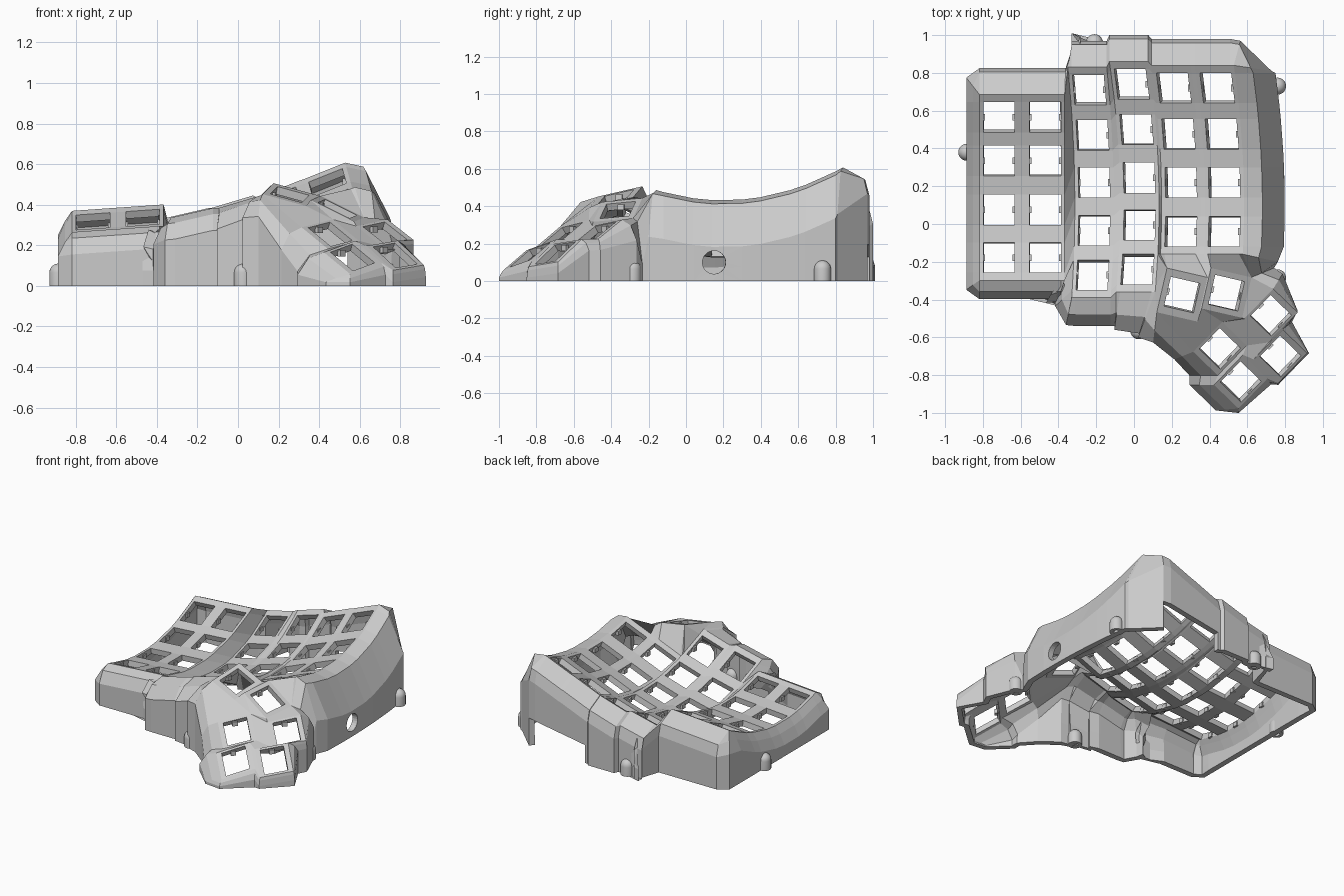
import bpy, bmesh, math
from mathutils import Vector, Matrix

cube = bpy.data.objects.get("Cube")
if cube:
    bpy.data.objects.remove(cube)

grey = bpy.data.materials.new("plain_grey")
grey.use_nodes = True
tone = (0.6, 0.6, 0.6, 1)
grey.diffuse_color = tone
grey.node_tree.nodes["Principled BSDF"].inputs["Base Color"].default_value = tone


def make_object(name, bm):
    mesh = bpy.data.meshes.new(name)
    bm.to_mesh(mesh)
    bm.free()
    obj = bpy.data.objects.new(name, mesh)
    bpy.context.collection.objects.link(obj)
    mesh.materials.append(grey)
    return obj


shell = bmesh.new()
nubs = bmesh.new()


def face(*verts):
    unique = list(dict.fromkeys(verts))
    if len(unique) > 2 and not shell.faces.get(unique):
        shell.faces.new(unique)


def nub_pair(centre, right, half):
    # small switch clips on both sides of a key opening
    yaw = math.atan2(right.y, right.x)
    for side in (-1, 1):
        place = centre + right * half * side - Vector((0, 0, 0.025))
        matrix = Matrix.Translation(place) @ Matrix.Rotation(yaw, 4, 'Z') @ Matrix.Diagonal((0.02, 0.035, 0.03, 1))
        bmesh.ops.create_cube(nubs, size=1, matrix=matrix)


# finger columns: centre x, base height, slope, valley y, curve, bend, row centres
outer_rows = (0.565, 0.335, 0.075, -0.178)
index_rows = (0.72, 0.475, 0.22, -0.04)
columns = [
    (-0.715, 0.205, 0.07, 0.08, 0.47, 0, outer_rows),
    (-0.47, 0.222, 0.07, 0.08, 0.47, 0, outer_rows),
    (-0.21, 0.185, 0.23, 0.22, 0.47, 0.07, (0.71, 0.47, 0.22, -0.035, -0.27)),
    (0.03, 0.24, 0.3, 0.25, 0.47, 0.1, (0.74, 0.5, 0.245, -0.005, -0.24)),
    (0.25, 0.3, 0.4, 0.2, 0.43, 0.1, index_rows),
    (0.48, 0.39, 0.4, 0.2, 0.43, 0.1, index_rows),
]
HALF, EDGE = 0.083, 0.02
grid = []
for cx, base, slope, valley, curve, bend, rows in columns:
    lines = [rows[0] + 0.12]
    for r in rows:
        lines += [r + 0.08, r - 0.08]
    lines.append(rows[-1] - 0.12)

    def point(dx, y):
        return Vector((cx + dx - bend * (y - 0.1) ** 2, y, base + slope * dx + curve * (y - valley) ** 2))

    col = [[shell.verts.new(point(dx, y)) for dx in (-HALF - EDGE, -HALF, HALF, HALF + EDGE)] for y in lines]
    for i in range(len(lines) - 1):
        for k in range(3):
            if not (k == 1 and i % 2 == 1):
                face(col[i][k], col[i + 1][k], col[i + 1][k + 1], col[i][k + 1])
    for r in rows:
        nub_pair(point(0, r), Vector((1, 0, slope)), HALF)
    grid.append(col)
# webs between neighbouring columns
for a, b in zip(grid, grid[1:]):
    for i in range(min(len(a), len(b)) - 1):
        face(a[i][3], a[i + 1][3], b[i + 1][0], b[i][0])


def thumb_key(x, y, z, yaw, gx, gy, hu, hv, hole):
    u = Vector((math.cos(yaw), math.sin(yaw)))
    v = Vector((-u.y, u.x))

    def ring(a, b):
        out = []
        for su, sv in ((-1, 1), (1, 1), (1, -1), (-1, -1)):
            p = u * a * su + v * b * sv
            out.append(shell.verts.new((x + p.x, y + p.y, z + gx * p.x + gy * p.y)))
        return out

    outer, inner = ring(hu, hv), ring(hole, hole)
    for i in range(4):
        j = (i + 1) % 4
        face(outer[i], inner[i], inner[j], outer[j])
    nub_pair(Vector((x, y, z)), Vector((u.x, u.y, gx * u.x + gy * u.y)), hole)
    return outer


# thumb cluster, corners ordered: top left, top right, bottom right, bottom left
near, far = math.radians(-13), math.radians(-44)
t1 = thumb_key(0.255, -0.375, 0.45, near, -0.21, 0.28, 0.11, 0.12, 0.08)
t2 = thumb_key(0.49, -0.365, 0.38, near, -0.45, 0.2, 0.11, 0.11, 0.08)
t3 = thumb_key(0.725, -0.485, 0.26, far, -0.3, 0.5, 0.09, 0.11, 0.077)
t4 = thumb_key(0.775, -0.7, 0.15, far, -0.4, 0.55, 0.09, 0.11, 0.077)
t5 = thumb_key(0.455, -0.66, 0.255, far, -0.3, 0.54, 0.09, 0.11, 0.077)
t6 = thumb_key(0.565, -0.835, 0.14, far, -0.25, 0.6, 0.09, 0.11, 0.077)

# webs inside the thumb cluster
face(t1[1], t1[2], t2[3], t2[0])
face(t1[3], t5[3], t5[0], t1[2])
face(t1[2], t5[0], t2[3])
face(t2[3], t5[0], t2[2])
face(t2[2], t5[0], t3[3])
face(t2[1], t2[2], t3[3], t3[0])
face(t5[0], t5[1], t3[2], t3[3])
face(t5[1], t5[2], t6[3], t6[0])
face(t3[1], t3[2], t4[3], t4[0])
face(t6[0], t6[1], t4[2], t4[3])
face(t5[1], t6[0], t4[3], t3[2])

# webs from the finger columns to the thumb cluster
mid, idx, inn = grid[3], grid[4][-1], grid[5][-1]
face(mid[9][3], mid[10][3], t1[0])
face(mid[10][3], mid[11][3], t1[3], t1[0])
face(mid[9][3], t1[0], idx[0])
face(idx[0], t1[0], idx[1])
face(idx[1], t1[0], t1[1], idx[2])
face(idx[2], t1[1], idx[3])
face(idx[3], t1[1], t2[0], inn[0])
face(inn[0], t2[0], inn[1])
face(inn[1], t2[0], t2[1], inn[2])
face(inn[2], t2[1], inn[3])

# side wall: boundary vertex, outward offset, then a bevel style
BACK, SIDE, RIGHT, FRONT, LOW = (0.85, 0.06, 0.14), (0.5, 0.05, 0.12), (0.45, 0.02, 0.25), (0.6, 0.03, 0.11), (0.6, 0.02, 0.06)
path = [(grid[5][0][3], 0.2, -0.03, RIGHT), (grid[5][0][3], 0.035, 0.13, BACK)]
for c in range(5, -1, -1):
    for k in range(3, -1, -1):
        if (c, k) != (5, 3):
            dx = {(2, 0): 0.035, (1, 3): 0.005}.get((c, k), 0)
            path.append((grid[c][0][k], dx, 0.14, BACK))
path.append((grid[0][0][0], -0.07, 0.09, SIDE))
path += [(grid[0][i][0], -0.07, 0, SIDE) for i in range(1, 9)]
path.append((grid[0][9][0], -0.07, -0.05, SIDE))
path += [(grid[c][9][k], -0.065 if (c, k) == (1, 3) else 0, -0.1, FRONT) for c in (0, 1) for k in range(4)]
path += [(grid[2][9][0], -0.1, -0.21, FRONT), (grid[2][10][0], -0.09, -0.085, FRONT), (grid[2][11][0], -0.03, -0.145, FRONT)]
path += [(grid[2][11][k], 0, -0.15, FRONT) for k in range(1, 4)]
path += [(mid[11][k], -0.03 * k, -0.18 - 0.02 * k, FRONT) for k in range(4)]
path += [
    (t1[3], -0.02, -0.16, FRONT), (t5[3], -0.1, -0.04, FRONT), (t5[2], -0.15, 0, FRONT),
    (t6[3], -0.13, 0, FRONT), (t6[2], -0.12, -0.01, LOW), (t6[2], 0, -0.024, LOW),
    (t6[1], 0.02, -0.03, LOW), (t4[2], 0, -0.01, LOW), (t4[1], 0.01, 0, LOW),
    (t4[0], 0.05, 0.04, LOW), (t3[1], 0, 0.01, LOW), (t3[0], 0.05, 0.08, FRONT),
    (t2[1], 0.12, 0.05, RIGHT)]
path += [(grid[5][i][3], 0.185 if i == 9 else 0.215, -0.04 if i == 9 else 0, RIGHT) for i in range(9, 0, -1)]

strips = []
for v, dx, dy, (f, drop1, drop2) in path:
    x, y, z = v.co
    low = max(z - drop2, 0.018)
    levels = [shell.verts.new((x + dx, y + dy, h)) for h in (low, low * 0.42, 0)]
    strips.append([v, shell.verts.new((x + dx * f, y + dy * f, max(z - drop1, 0.03)))] + levels)
# the back slot leaves out bottom faces; the port area is filled around a circle
slot = range(1, 7)
port = len(strips) - 7
for n, a in enumerate(strips):
    b = strips[(n + 1) % len(strips)]
    rings = 3 if n in slot else 2 if n in (port, port + 1) else 4
    for i in range(rings):
        face(a[i], a[i + 1], b[i + 1], b[i])


# round port in the right wall
def loop_edges(verts):
    return [shell.edges.get(pair) or shell.edges.new(pair) for pair in zip(verts, verts[1:] + verts[:1])]


p, q, r = strips[port:port + 3]
turns = [math.tau * i / 24 for i in range(24)]
circle = [shell.verts.new((0.797, 0.15 + 0.062 * math.cos(a), 0.1 + 0.062 * math.sin(a))) for a in turns]
outline = [p[2], p[3], p[4], q[4], r[4], r[3], r[2], q[2]]
bmesh.ops.triangle_fill(shell, edges=loop_edges(outline) + loop_edges(circle), use_beauty=True, normal=(1, 0, 0))

bmesh.ops.recalc_face_normals(shell, faces=shell.faces[:])
if sum(f.normal.z * f.calc_area() for f in shell.faces) < 0:
    bmesh.ops.reverse_faces(shell, faces=shell.faces[:])
case = make_object("case_shell", shell)
make_object("switch_clips", nubs)

solid = case.modifiers.new("thickness", 'SOLIDIFY')
solid.thickness = 0.04
solid.offset = -1

# domed screw posts around the base
bm = bmesh.new()
for x, y in ((-0.21, 0.96), (-0.885, 0.38), (0.025, -0.565), (0.76, 0.73), (0.76, -0.285)):
    profile = [(0.022, 0.07), (0.022, 0), (0.045, 0)]
    profile += [(0.045 * math.cos(a), 0.065 + 0.045 * math.sin(a)) for a in [math.pi / 12 * i for i in range(7)]]
    verts = [bm.verts.new((x + r, y, z)) for r, z in profile]
    edges = [bm.edges.new(pair) for pair in zip(verts, verts[1:])]
    bmesh.ops.spin(bm, geom=verts + edges, cent=(x, y, 0), axis=(0, 0, 1), angle=2 * math.pi, steps=20)
bmesh.ops.remove_doubles(bm, verts=bm.verts[:], dist=0.0005)
bmesh.ops.recalc_face_normals(bm, faces=bm.faces[:])
posts = make_object("screw_posts", bm)
bpy.ops.object.select_all(action='DESELECT')
posts.select_set(True)
bpy.context.view_layer.objects.active = posts
bpy.ops.object.shade_smooth_by_angle(angle=math.radians(40))
